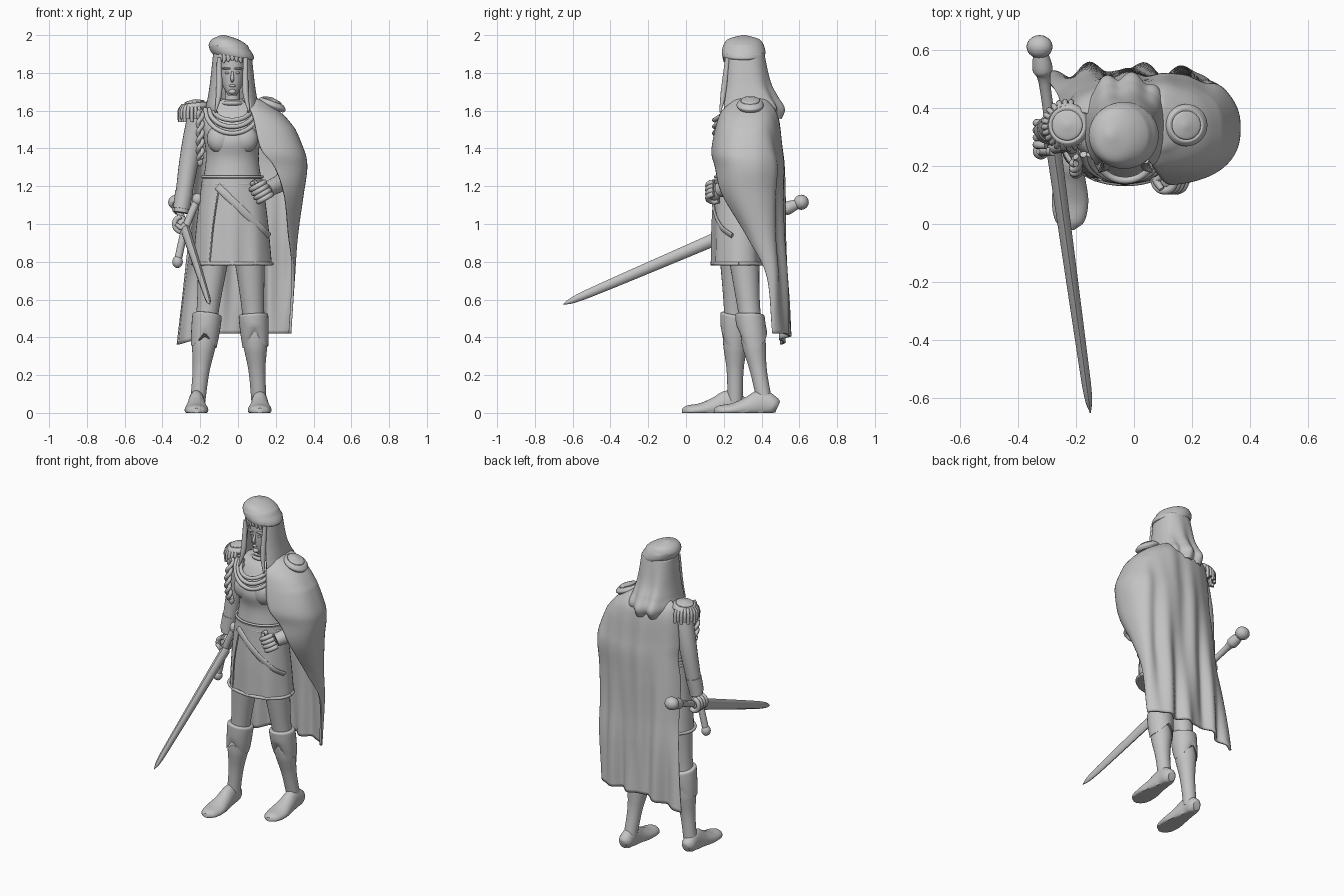
import bpy, bmesh
from math import sin, cos, pi, exp, sqrt, copysign, radians
from mathutils import Vector

cube = bpy.data.objects.get("Cube")
if cube:
    bpy.data.objects.remove(cube, do_unlink=True)

GREY = (.55, .55, .55, 1)
mat = bpy.data.materials.new("plain grey")
mat.use_nodes = True
mat.diffuse_color = GREY
mat.node_tree.nodes["Principled BSDF"].inputs["Base Color"].default_value = GREY
MID = -.03  # centre line of head and body
BACKWARD, UPWARD, SIDEWARD = Vector((0, 1, 0)), Vector((0, 0, 1)), Vector((1, 0, 0))


def spline(points, steps=5):
    """Catmull-Rom resampling of equal-length tuples."""
    p = [Vector(q) for q in points]
    p = [p[0] * 2 - p[1]] + p + [p[-1] * 2 - p[-2]]
    out = []
    for before, start, end, after in zip(p, p[1:], p[2:], p[3:]):
        for i in range(steps):
            t = i / steps
            into, away = (end - before) / 2, (after - start) / 2
            swing = start * 2 - end * 2 + into + away
            out.append(start + into * t + (end - start - into - swing) * t * t + swing * t ** 3)
    return out + [p[-2]]


def finish(name, bm):
    bmesh.ops.recalc_face_normals(bm, faces=bm.faces)
    mesh = bpy.data.meshes.new(name)
    bm.to_mesh(mesh)
    bm.free()
    mesh.materials.append(mat)
    ob = bpy.data.objects.new(name, mesh)
    bpy.context.collection.objects.link(ob)
    bpy.ops.object.select_all(action='DESELECT')
    ob.select_set(True)
    bpy.context.view_layer.objects.active = ob
    bpy.ops.object.shade_smooth_by_angle(angle=radians(50))
    return ob


def skin(name, rings, closed=True, edit=None):
    """Bridge rows of points, then move each point with the edit rule."""
    bm = bmesh.new()
    rows = [[bm.verts.new(point) for point in ring] for ring in rings]
    count = len(rows[0])
    for upper, lower in zip(rows, rows[1:]):
        for i in range(count if closed else count - 1):
            j = (i + 1) % count
            bm.faces.new((upper[i], upper[j], lower[j], lower[i]))
    if closed:
        bm.faces.new(rows[0])
        bm.faces.new(rows[-1])
    if edit:
        for v in bm.verts:
            edit(v.co)
    return finish(name, bm)


def turn(count):
    return [2 * pi * i / count for i in range(count)]


def loft(name, x, y, rings, edit=None):
    """Stacked level ellipses: height, half width, half depth, shift in y."""
    skin(name, [[(x + wide * cos(a), y + shift + deep * sin(a), z) for a in turn(40)]
                for z, wide, deep, shift in spline([(*r, 0)[:4] for r in rings])], edit=edit)


def tube(name, points, ref=BACKWARD, sides=12, edit=None):
    """Sweep along x, y, z, radius and an optional second radius."""
    path = spline([(*p, p[3])[:5] for p in points])
    spots = [Vector(p[:3]) for p in path]
    rings = []
    for k, spot in enumerate(spots):
        along = spots[min(k + 1, len(spots) - 1)] - spots[max(k - 1, 0)]
        u = along.cross(ref).normalized()
        w = u.cross(along).normalized()
        rings.append([spot + u * path[k][3] * cos(a) + w * path[k][4] * sin(a) for a in turn(sides)])
    skin(name, rings, edit=edit)


def ball(name, centre, size):
    bm = bmesh.new()
    bmesh.ops.create_uvsphere(bm, u_segments=20, v_segments=12, radius=1)
    for v in bm.verts:
        v.co = Vector(centre) + v.co * Vector(size).length if len(size) == 1 else Vector(
            [c + s * q for c, s, q in zip(centre, size, v.co)])
    finish(name, bm)


def drape(name, rows, thick, edit, count=90):
    """Cloth hung on arcs: height, centre x y, half width, half depth, first and last angle."""
    rings = []
    for z, x, y, wide, deep, first, last in spline(rows, 16):
        ring = []
        for i in range(count + 1):
            a = first + (last - first) * i / count
            c, s = cos(a), sin(a)
            ring.append((x + wide * copysign(abs(c) ** .8, c), y + deep * copysign(abs(s) ** .8, s), z))
        rings.append(ring)
    shell = skin(name, rings, closed=False, edit=edit).modifiers.new("thickness", 'SOLIDIFY')
    shell.thickness, shell.offset = thick, 0


def hoop(name, x, y, z, wide, deep, radius):
    tube(name, [(x + wide * cos(a), y + deep * sin(a), z, radius) for a in turn(24) + [2 * pi]],
         ref=UPWARD, sides=8)


# Legs, boot cuffs and feet
def leg(side, ankle, hip, bow):
    def axis(z):
        return [a + (h - a) * z + b * z * (1 - z) for a, h, b in zip(ankle, hip, (0, bow))]

    def thick(z):
        return .04 + .062 * z * z + .015 * exp(-((z - .37) / .1) ** 2)

    tube(side + "_leg", [(*axis(i / 20), i / 20, thick(i / 20)) for i in range(1, 20)], sides=28)

    def point_cuff(co):
        if co.z < .46:
            co.z += max(0, .06 - abs(co.x - axis(.4)[0])) * (.46 - co.z) * 12
        elif co.z > .49:
            co.z -= (co.y - axis(.5)[1]) * .15
    tube(side + "_boot_cuff", [(*axis(z), z, thick(z) + flare) for z, flare in
                               ((.35, .006), (.42, .012), (.5, .02), (.52, .017), (.525, .004))],
         sides=28, edit=point_cuff)

    def flatten_sole(co):
        co.z = max(co.z, 0)
    x, y = ankle
    tube(side + "_foot", [(x, y + .055, .03, .025, .03), (x, y + .03, .04, .042, .05), (x, y - .03, .05, .043, .07),
                          (x, y - .1, .03, .052, .055), (x, y - .18, .015, .063, .037),
                          (x, y - .25, .01, .05, .03), (x, y - .28, .01, .015, .015)],
         ref=UPWARD, sides=24, edit=flatten_sole)


leg("right", (-.22, .26), (-.11, .26), 0)
leg("left", (.115, .43), (.05, .3), -.1)


# Torso, skirt and belt
def pleat(co):
    co.y += (1.25 - co.z) * .02 * sin(co.x * 50)


loft("torso", MID, .29, [(1.66, .05, .05), (1.63, .12, .07, .03), (1.58, .18, .1, .02), (1.45, .15, .14),
                         (1.34, .14, .12), (1.2, .16, .13)])
loft("skirt", MID, .28, [(1.24, .16, .13), (1, .19, .14), (.78, .21, .14)], edit=pleat)
hoop("skirt_hem", MID, .28, .79, .21, .14, .01)
for height in (1.21, 1.25):
    hoop("belt_edge", MID, .285, height, .16, .13, .007)
sash = []
for k in range(9):
    x = -.11 + k * .034
    sash.append((x, .285 - .14 * sqrt(1 - ((x - MID) / .2) ** 2), 1.2 - k * .033, .02, .008))
tube("sash", sash)
tube("skirt_seam", [(-.1, .16, 1.2, .004), (-.13, .15, 1, .004), (-.15, .16, .8, .004)])

# Neck, head and beret
loft("neck", MID, .3, [(1.6, .05, .05), (1.66, .04, .04), (1.76, .04, .04)])
hoop("collar", MID, .3, 1.64, .055, .055, .012)
loft("head", MID, .29, [(1.68, .02, .02, -.04), (1.73, .05, .06, -.01), (1.8, .065, .075), (1.9, .075, .085, .01)])
tube("nose", [(MID, .22, 1.81, .005), (MID, .203, 1.77, .01), (MID, .22, 1.755, .007)], ref=SIDEWARD)
ball("lips", (MID, .217, 1.732), (.017, .008, .007))
ball("chin", (MID, .23, 1.7), (.02, .02, .015))


def slouch(co):
    co.x -= (co.z - 1.9) * .5
    if co.z < 1.94:
        co.z -= (co.x - MID) * .1


loft("beret", MID, .305, [(1.88, .1, .1), (1.89, .11, .112), (1.915, .113, .115), (1.95, .1, .105),
                          (1.98, .065, .08), (2, .01, .01)], edit=slouch)


# Hair: open around the face, with a fringe and front locks
def strands(co):
    if co.y > .34:
        co.y += .12 * (1.95 - co.z) ** 2 * sin((co.x - MID) * 70)


drape("hair", [(z, MID, y, wide, deep, -.9, pi + .9) for z, y, wide, deep in
               ((1.9, .31, .092, .095), (1.75, .32, .108, .115), (1.67, .33, .12, .14),
                (1.61, .34, .13, .16), (1.56, .34, .11, .14))], .02, strands)
for k in range(-3, 4):
    x, y = MID + k * .02, .202 + k * k * .002
    tube("fringe_lock", [(x, y, 1.9, .013, .008), (x, y, 1.88, .013, .008),
                         (x + k * .004, y, 1.865 - abs(k) * .006, .005)])
for side in (-1, 1):
    ball("bust", (MID + side * .065, .205, 1.45), (.07, .052, .075))
    ball("eye", (MID + side * .028, .222, 1.8), (.012, .007, .006))
    ball("brow", (MID + side * .03, .222, 1.823), (.025, .012, .006))
    lock = MID + side * .07
    tube("front_lock", [(lock, .22, 1.88, .012), (lock, .2, 1.7, .016), (lock + side * .02, .18, 1.59, .004)])


# Cape: over the left shoulder, around the back to the right side
def folds(co):
    back = min(1, max(0, (co.y - .36) * 8))
    co.y += back * (.022 - .012 * co.z) * (sin(co.x * 38 + co.z * 2) + .5 * sin(co.x * 61 - co.z * 3))
    if co.z < .8 and co.x < -.1:
        co.z += (co.x + .1) * (.8 - co.z) * .7
    if co.z > 1.5 and co.x > .1:
        co.z -= (co.x - .1) * (co.z - 1.5) * 2


drape("cape", [(z, x, y, wide, deep, first, 2.8) for z, x, y, wide, deep, first in
               ((1.66, 0, .34, .1, .07, -1.4), (1.64, 0, .34, .18, .1, -1.4), (1.57, .02, .33, .24, .15, -1.4),
                (1.4, .05, .32, .29, .18, -1.4), (1.3, .06, .33, .3, .18, -1.2), (1.15, .04, .34, .3, .17, -.9),
                (.93, .02, .4, .29, .11, -.6), (.72, 0, .45, .295, .07, -.2),
                (.42, MID, .47, .305, .06, 0))], .014, folds)


# Arms and gripping hands
def fist(side, centre, stack, out, across):
    ball(side + "_palm", centre, (.04, .04, .045))
    for k in range(4):
        root = centre + stack * (k - 1.5) * .025
        tube(side + "_finger", [(*(root + out * cos(a) * .035 + across * sin(a) * .04), .014)
                                for a in (-1.5, -.7, 0, .7, 1.5, 2.3)], ref=stack)
    tip = centre + stack * -.06
    tube(side + "_thumb", [(*(tip - out * .02), .015), (*(tip + across * .02), .014),
                           (*(tip + out * .03), .01)], ref=stack)


tube("right_arm", [(-.2, .33, 1.61, .06), (-.235, .34, 1.45, .057), (-.265, .34, 1.3, .05), (-.3, .32, 1.06, .04)],
     sides=20)
tube("right_cuff", [(-.285, .33, 1.17, .048), (-.3, .32, 1.08, .044)], sides=20)
fist("right", Vector((-.3, .31, 1)), BACKWARD, -SIDEWARD, -UPWARD)
tube("left_arm", [(.16, .33, 1.59, .055), (.25, .34, 1.35, .06), (.25, .3, 1.24, .05), (.15, .18, 1.18, .04)],
     ref=SIDEWARD + UPWARD, sides=20)
fist("left", Vector((.125, .15, 1.17)), Vector((.5, 0, -.87)), -BACKWARD, Vector((-.87, 0, -.5)))

# Sword
POMMEL, TIP = Vector((-.325, .61, 1.115)), Vector((-.15, -.65, .575))


def sword_part(name, stations, sides):
    tube(name, [(*POMMEL.lerp(TIP, t), thin, wide) for t, thin, wide in stations], ref=UPWARD, sides=sides)


ball("pommel", POMMEL, (.045, .04, .04))
sword_part("grip", [(0, .02, .02), (.06, .035, .035), (.1, .02, .02), (.28, .02, .02)], 12)
sword_part("blade", [(.27, .026, .036), (.8, .018, .026), (.95, .014, .018), (1, .002, .002)], 8)
GUARD = [(-.215, .27, 1.13), (-.28, .26, .97), (-.32, .25, .8)]
tube("crossguard", [(*spot, .02) for spot in GUARD])
for spot in (GUARD[0], GUARD[-1]):
    ball("guard_end", spot, (.028, .028, .033))


# Epaulettes, with tassels on the right shoulder
def epaulette(side, x, base, radius, slope):
    def lean(co):
        co.z += (co.x - x) * slope
    loft(side + "_epaulette", x, .34, [(base + rise, radius * grow, radius * grow) for rise, grow in
                                       ((0, .9), (.02, 1.1), (.04, .9), (.04, .75), (.05, .7), (.06, .1))], edit=lean)


epaulette("right", -.23, 1.6, .07, .1)
epaulette("left", .18, 1.61, .066, -.35)
for k in range(15):
    a = 1.4 + k * .26
    tube("tassel", [(-.23 + reach * cos(a), .34 + reach * sin(a), z, .01) for reach, z in
                    ((.06, 1.63), (.08, 1.6), (.08, 1.54 + k % 2 * .015))], sides=8)

# Draped chest cords and the braided shoulder cord
for k in range(3):
    wide, drop = .1 + k * .022, .06 + k * .035
    tube("chest_cord", [(MID - wide * cos(a), .24 - .09 * sin(a), 1.61 - drop * sin(a), .012)
                        for a in turn(16)[:9]])
for phase in (0, pi):
    tube("braid_cord", [(-.2 + .012 * sin(k + phase), .22 - .04 * sin(k / 6) + .012 * cos(k + phase),
                         1.6 - k * .015, .012) for k in range(18)], sides=8)
ball("braid_end", (-.2, .22, 1.33), (.016, .016, .025))
